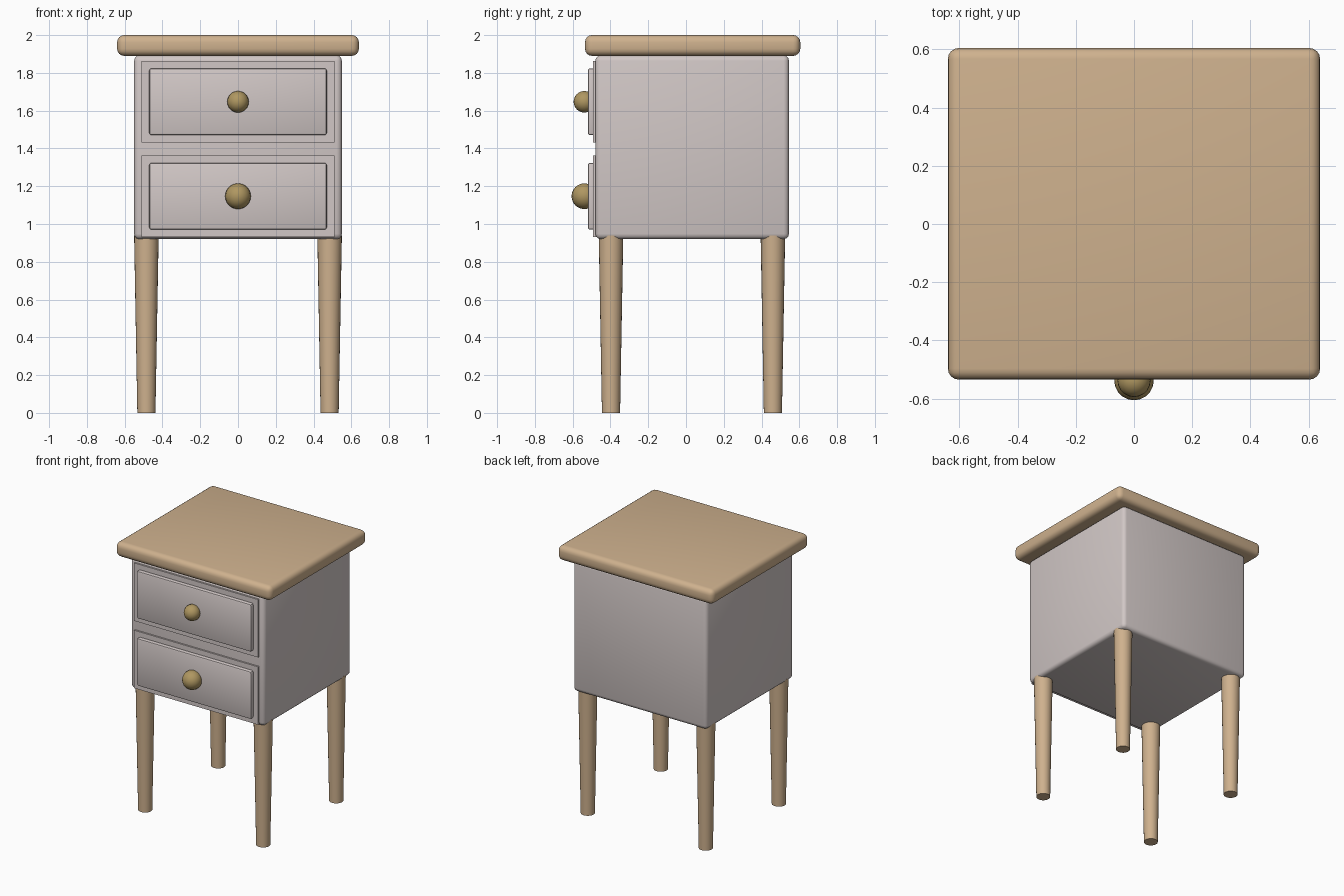
import bpy, bmesh, math

if "Cube" in bpy.data.objects:
    bpy.data.objects.remove(bpy.data.objects["Cube"])


def material(name, color):
    m = bpy.data.materials.new(name)
    m.diffuse_color = (*color, 1.0)
    m.use_nodes = True
    m.node_tree.nodes["Principled BSDF"].inputs["Base Color"].default_value = m.diffuse_color
    return m


wood = material("warm wood", (0.62, 0.44, 0.27))
paint = material("pale grey paint", (0.64, 0.575, 0.565))
brass = material("brass", (0.43, 0.31, 0.12))


def finish(bm, name, mat, angle=35):
    mesh = bpy.data.meshes.new(name)
    bm.to_mesh(mesh)
    bm.free()
    obj = bpy.data.objects.new(name, mesh)
    bpy.context.collection.objects.link(obj)
    mesh.materials.append(mat)
    bpy.ops.object.select_all(action='DESELECT')
    obj.select_set(True)
    bpy.context.view_layer.objects.active = obj
    bpy.ops.object.shade_smooth_by_angle(angle=math.radians(angle))
    return obj


def box(name, mat, lo, hi, bevel=0.0, segments=3):
    bm = bmesh.new()
    bmesh.ops.create_cube(bm, size=1)
    for v in bm.verts:
        v.co = [(a + b) / 2 + c * (b - a) for a, b, c in zip(lo, hi, v.co)]
    if bevel:
        bmesh.ops.bevel(bm, geom=bm.edges[:], offset=bevel, segments=segments,
                        profile=0.5, affect='EDGES')
    return finish(bm, name, mat)


# Overhanging table top and cabinet body
box("table_top", wood, (-0.64, -0.535, 1.89), (0.64, 0.605, 2.0), 0.038, 4)
box("cabinet_body", paint, (-0.55, -0.48, 0.92), (0.55, 0.545, 1.892), 0.028)

# Drawers: thin surround, raised front and round knob
for label, z, radius in (("upper", 1.647, 0.057), ("lower", 1.147, 0.068)):
    box(label + "_drawer_surround", paint,
        (-0.51, -0.492, z - 0.215), (0.51, -0.46, z + 0.215))
    box(label + "_drawer_front", paint,
        (-0.47, -0.52, z - 0.177), (0.47, -0.48, z + 0.177), 0.012, 2)
    bm = bmesh.new()
    bmesh.ops.create_uvsphere(bm, u_segments=20, v_segments=12, radius=radius)
    bmesh.ops.translate(bm, verts=bm.verts, vec=(0, -0.538, z))
    finish(bm, label + "_knob", brass)

# Four tapered round legs, slightly let into the body
for depth, y in (("front", -0.397), ("back", 0.46)):
    for side, x in (("left", -0.485), ("right", 0.485)):
        bm = bmesh.new()
        bmesh.ops.create_cone(bm, cap_ends=True, segments=24,
                              radius1=0.048, radius2=0.065, depth=0.94)
        bmesh.ops.translate(bm, verts=bm.verts, vec=(x, y, 0.47))
        finish(bm, f"{depth}_{side}_leg", wood)
